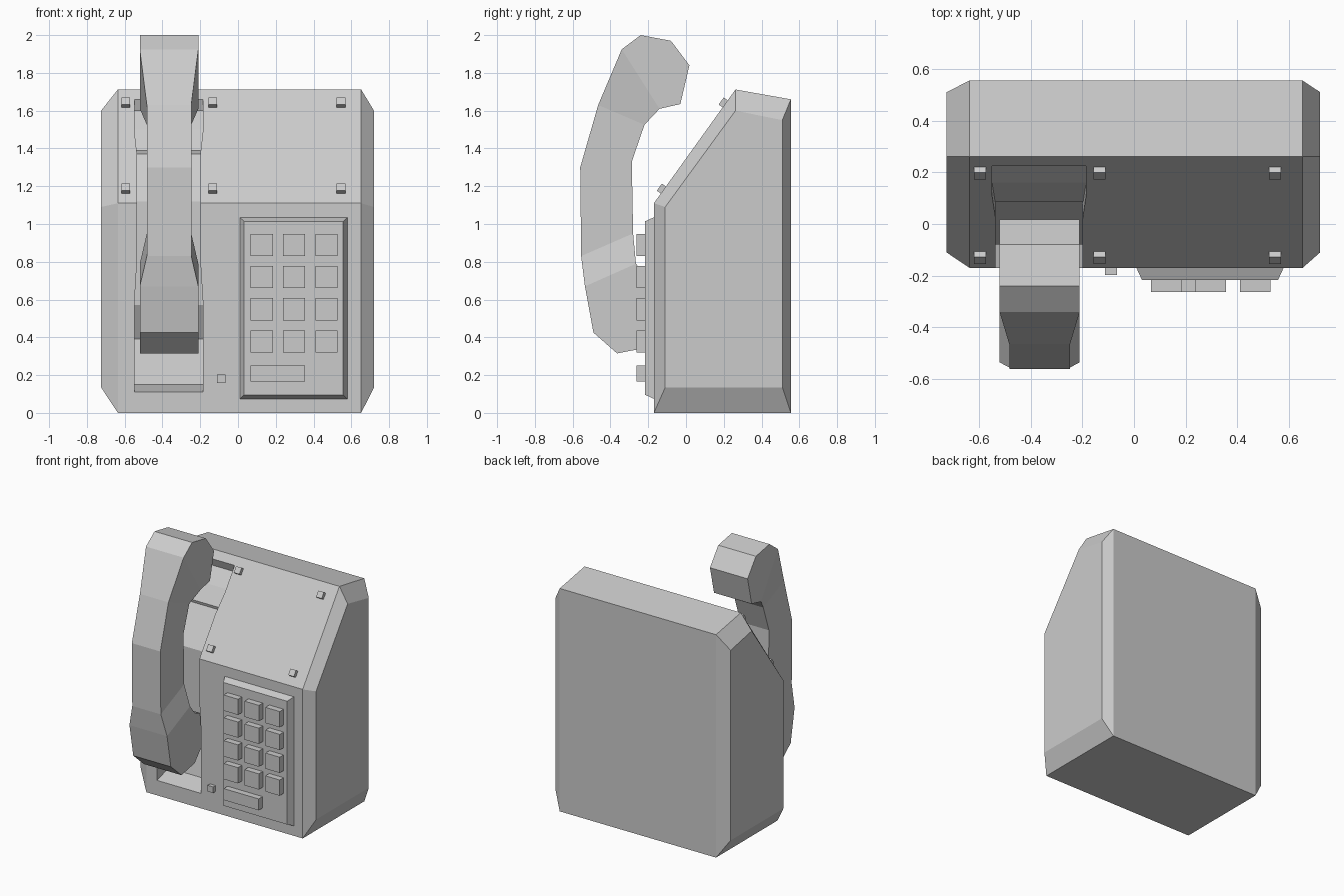
import bpy, bmesh, math

if "Cube" in bpy.data.objects:
    bpy.data.objects.remove(bpy.data.objects["Cube"])


def loft(name, rings):
    """Skin equal-length rings of points and cap both ends."""
    bm = bmesh.new()
    vr = [[bm.verts.new(p) for p in r] for r in rings]
    n = len(vr[0])
    for a, b in zip(vr, vr[1:]):
        for i in range(n):
            j = (i + 1) % n
            bm.faces.new((a[i], a[j], b[j], b[i]))
    bm.faces.new(vr[0])
    bm.faces.new(vr[-1])
    bmesh.ops.recalc_face_normals(bm, faces=bm.faces)
    me = bpy.data.meshes.new(name)
    bm.to_mesh(me)
    bm.free()
    ob = bpy.data.objects.new(name, me)
    bpy.context.collection.objects.link(ob)
    return ob


def strip(name, cx, sections):
    """Loft of (front y, front z, back y, back z, half width) sections."""
    return loft(name, [[(cx - w, fy, fz), (cx + w, fy, fz),
                        (cx + w, by, bz), (cx - w, by, bz)]
                       for fy, fz, by, bz, w in sections])


def slab(name, x0, x1, z0, z1, y0, y1, inset=0):
    """Block standing out from y0 to y1 with an optionally inset front."""
    def rect(i, y):
        return [(x0 + i, y, z0 + i), (x1 - i, y, z0 + i),
                (x1 - i, y, z1 - i), (x0 + i, y, z1 - i)]
    return loft(name, [rect(0, y0), rect(inset, y1)])


# Wedge housing with chamfered sides
outer = [(-.17, 0), (-.17, 1.11), (.262, 1.712), (.555, 1.66), (.555, 0)]
inner = [(-.11, .135), (-.11, 1.09), (.262, 1.60), (.51, 1.55), (.51, .135)]
body = loft("housing", [[(x, y, z) for y, z in prof] for x, prof in
                        ((-.725, inner), (-.636, outer), (.652, outer), (.72, inner))])

# Handset cradle carved into the front
floor = [(-.175, .11, .182), (-.03, .15, .182), (.02, .39, .182),
         (-.08, .57, .182), (-.08, .80, .168), (-.08, 1.12, .168),
         (.09, 1.37, .168), (.085, 1.39, .170), (.16, 1.50, .182),
         (.245, 1.60, .182), (.22, 1.67, .182)]
cutter = strip("cradle_cutter", -.367, [(-.7, z, y, z, w) for y, z, w in floor])
cutter.hide_render = True
cutter.hide_viewport = True
mod = body.modifiers.new("cradle", "BOOLEAN")
mod.operation = "DIFFERENCE"
mod.solver = "EXACT"
mod.object = cutter

# Handset: earpiece, grip, mouthpiece
W, N = .155, .1175
strip("handset", -.365, [
    (-.08, 1.97, .018, 1.84, W),
    (-.24, 2.00, -.03, 1.635, W),
    (-.34, 1.925, -.14, 1.61, W),
    (-.465, 1.63, -.22, 1.525, N),
    (-.56, 1.30, -.287, 1.33, N),
    (-.555, .83, -.28, .95, N),
    (-.535, .67, -.265, .79, W),
    (-.49, .425, -.21, .72, W),
    (-.365, .315, -.12, .68, W),
    (-.21, .345, -.10, .47, W)])

# Keypad plate and keys
slab("keypad_plate", .005, .583, .07, 1.04, -.16, -.217, .026)
for r in range(4):
    for c in range(3):
        x, z = .066 + .172 * c, .83 - .17 * r
        slab("key", x, x + .118, z, z + .117, -.21, -.263)
slab("wide_key", .066, .355, .165, .25, -.21, -.263)
slab("hook_button", -.112, -.066, .157, .202, -.16, -.198)

# Clips on the sloping panel
tilt = math.atan2(.432, .602)
for x in (-.595, -.133, .545):
    for z in (1.18, 1.636):
        y = -.17 + (z - 1.11) * .432 / .602
        clip = slab("panel_clip", -.023, .023, -.023, .023, .01, -.026)
        clip.location = (x, y, z)
        clip.rotation_euler.x = -tilt
